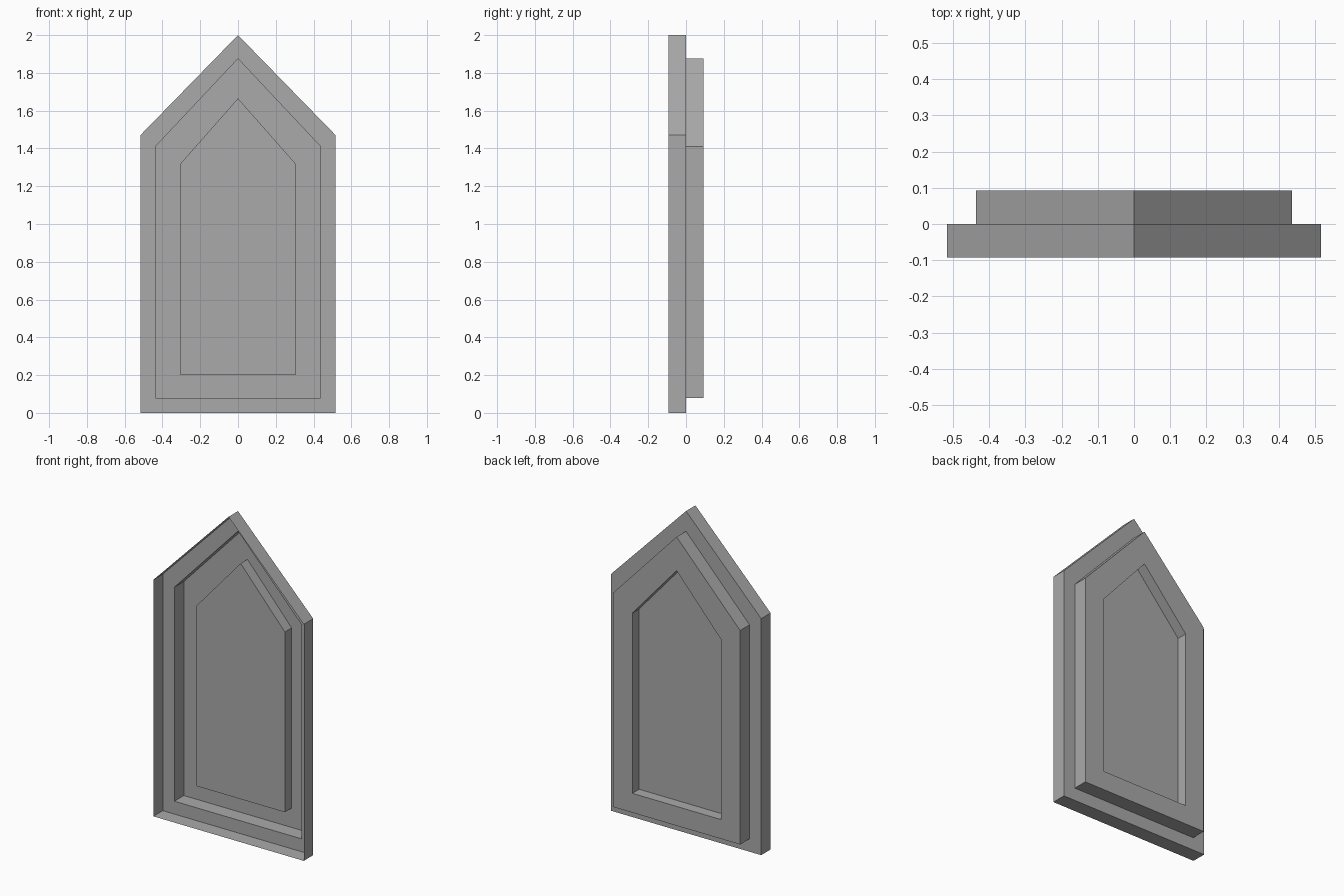
import bpy
import bmesh

cube = bpy.data.objects.get("Cube")
if cube:
    bpy.data.objects.remove(cube, do_unlink=True)

grey = bpy.data.materials.new("stone_grey")
grey.use_nodes = True
colour = (0.4, 0.4, 0.4, 1)
grey.diffuse_color = colour
grey.node_tree.nodes["Principled BSDF"].inputs["Base Color"].default_value = colour

FRONT, MIDDLE, BACK, PANEL = -0.0925, 0.0, 0.0925, 0.026

# Pointed-arch outlines: half width, bottom, shoulder, peak
OUTER = (0.517, 0.0, 1.47, 2.0)
MID = (0.437, 0.08, 1.41, 1.875)
INNER = (0.304, 0.2, 1.32, 1.665)


def outline(bm, shape, y):
    w, bottom, shoulder, peak = shape
    points = [(-w, bottom), (w, bottom), (w, shoulder), (0, peak), (-w, shoulder)]
    return [bm.verts.new((x, y, z)) for x, z in points]


def stepped_shell(name, steps, capped=False):
    """Join successive outlines into an open stepped sheet, facing the back."""
    bm = bmesh.new()
    loops = [outline(bm, shape, y) for shape, y in steps]
    for a, b in zip(loops, loops[1:]):
        for i in range(len(a)):
            j = (i + 1) % len(a)
            bm.faces.new((a[i], b[i], b[j], a[j]))
    if capped:
        bm.faces.new(reversed(loops[-1]))
    mesh = bpy.data.meshes.new(name)
    bm.to_mesh(mesh)
    bm.free()
    mesh.materials.append(grey)
    obj = bpy.data.objects.new(name, mesh)
    bpy.context.collection.objects.link(obj)
    return obj


# Outer rim, open at the front, with its ledge
stepped_shell("outer_frame", [(OUTER, FRONT), (OUTER, MIDDLE), (MID, MIDDLE)])
# Smaller step standing out at the back
stepped_shell("back_frame", [(MID, MIDDLE), (MID, BACK), (INNER, BACK)])
# Centre panel, sunk from the back
stepped_shell("centre_panel", [(INNER, BACK), (INNER, PANEL)], capped=True)
